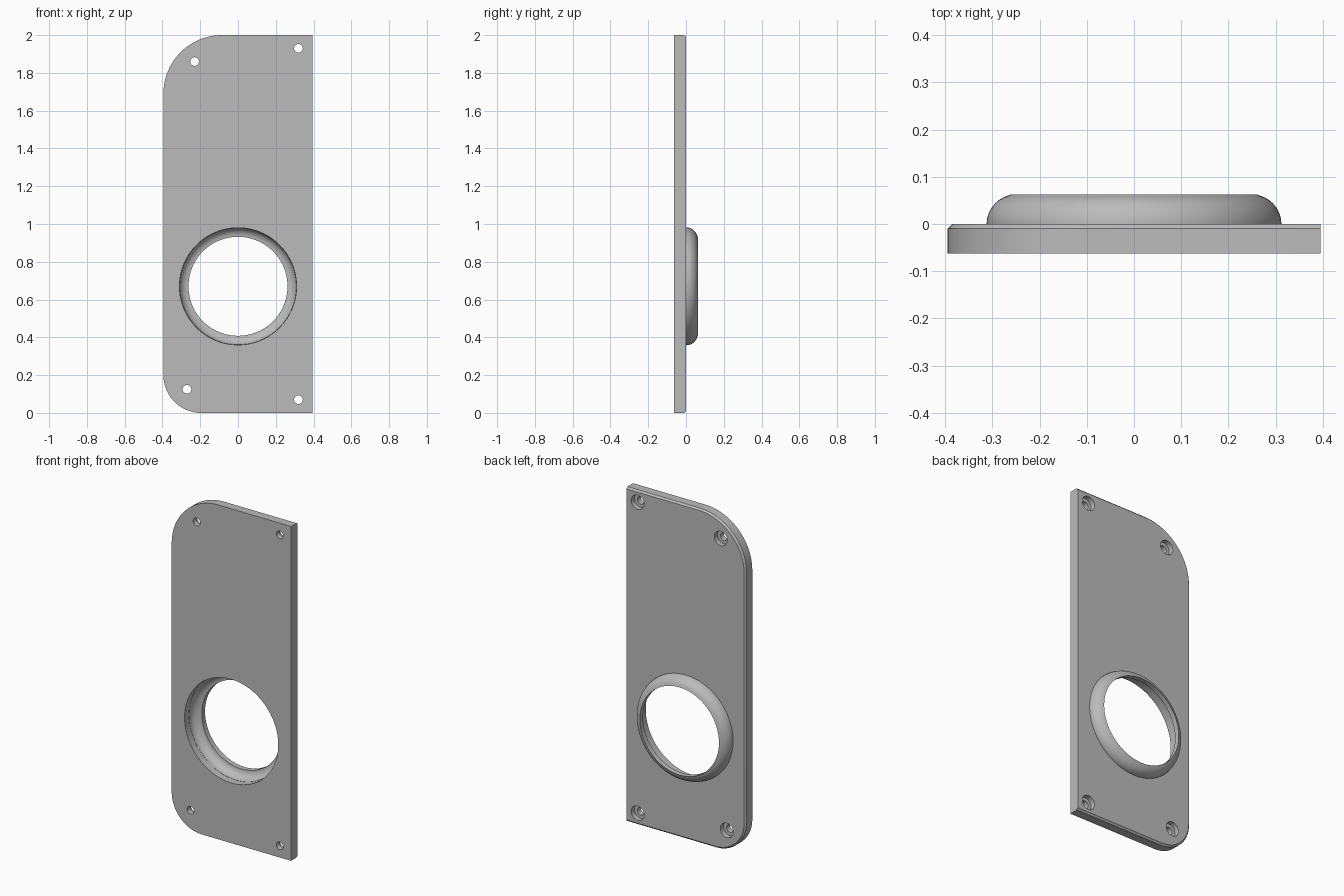
import bpy, bmesh
from math import sin, cos, pi, radians
from mathutils import Vector

if "Cube" in bpy.data.objects:
    bpy.data.objects.remove(bpy.data.objects["Cube"], do_unlink=True)

T = 0.0625          # plate thickness
HALF_W = 0.395
HEIGHT = 2.0

grey = bpy.data.materials.new("plain grey")
grey.use_nodes = True
grey.diffuse_color = (0.5, 0.5, 0.5, 1)
grey.node_tree.nodes["Principled BSDF"].inputs["Base Color"].default_value = (0.5, 0.5, 0.5, 1)


def finish(bm, name):
    bmesh.ops.recalc_face_normals(bm, faces=bm.faces[:])
    mesh = bpy.data.meshes.new(name)
    bm.to_mesh(mesh)
    bm.free()
    mesh.materials.append(grey)
    obj = bpy.data.objects.new(name, mesh)
    bpy.context.collection.objects.link(obj)
    return obj


def activate(obj):
    bpy.ops.object.select_all(action='DESELECT')
    obj.select_set(True)
    bpy.context.view_layer.objects.active = obj


def arc(cx, cy, r, a0, a1, n):
    angles = [radians(a0 + (a1 - a0) * i / n) for i in range(n + 1)]
    return [(cx + r * cos(a), cy + r * sin(a)) for a in angles]


def lathe(name, profile, x, z, steps):
    """Spin a closed (radius, y) profile around an axis along y."""
    bm = bmesh.new()
    verts = [bm.verts.new((x + r, y, z)) for r, y in profile]
    edges = [bm.edges.new((v, verts[(i + 1) % len(verts)])) for i, v in enumerate(verts)
             if not (profile[i][0] == 0 and profile[(i + 1) % len(verts)][0] == 0)]
    bmesh.ops.spin(bm, geom=verts + edges, cent=(x, 0, z), axis=(0, 1, 0),
                   angle=2 * pi, steps=steps, use_duplicate=False)
    bmesh.ops.remove_doubles(bm, verts=bm.verts[:], dist=1e-5)
    return finish(bm, name)


def outline(inset):
    """Plate outline: rounded on the -x side, square and not inset on the +x side."""
    top_r, low_r = 0.31, 0.2
    left, low, top = -HALF_W, 0.0, HEIGHT
    return ([(HALF_W, low + inset), (HALF_W, top - inset)]
            + arc(left + top_r, top - top_r, top_r - inset, 90, 180, 24)
            + arc(left + low_r, low + low_r, low_r - inset, 180, 270, 20))


# Plate with a softened back edge
bm = bmesh.new()
EDGE = 0.01
layers = [[bm.verts.new((x, y, z)) for x, z in outline(inset)]
          for y, inset in ((-T, 0), (-EDGE, 0), (0, EDGE))]
n = len(layers[0])
bm.faces.new(layers[0])
bm.faces.new(layers[-1])
for a, b in zip(layers, layers[1:]):
    for i in range(n):
        j = (i + 1) % n
        bm.faces.new((a[i], a[j], b[j], b[i]))
plate = finish(bm, "plate")

# Cut the large opening and the counterbored screw holes
RING_Z, RING_R, BORE = 0.67, 0.312, 0.262
cutters = [lathe("opening_cutter", [(0, -0.1), (0.31, -0.1), (0.31, 0.1), (0, 0.1)], 0, RING_Z, 96)]
screw = [(0, -0.1), (0.023, -0.1), (0.023, -0.03), (0.043, -0.03), (0.043, 0.1), (0, 0.1)]
for x, z in ((0.32, 1.93), (-0.23, 1.86), (-0.27, 0.125), (0.32, 0.07)):
    cutters.append(lathe("screw_cutter", screw, x, z, 32))
activate(plate)
for cutter in cutters:
    mod = plate.modifiers.new("hole", 'BOOLEAN')
    mod.operation = 'DIFFERENCE'
    mod.solver = 'EXACT'
    mod.object = cutter
    bpy.ops.object.modifier_apply(modifier=mod.name)
    bpy.data.objects.remove(cutter, do_unlink=True)

# Raised collar: domed outside, hollowed inside, with a short straight lip
dome = arc(RING_R - T, 0, T, 0, 76, 12)
hollow = arc(BORE, -0.015, 0.047, 90, 0, 10)
profile = [(RING_R, -0.02)] + dome + [(BORE, T)] + hollow + [(0.309, -0.02)]
collar = lathe("raised_collar", profile, 0, RING_Z, 96)

for obj in (plate, collar):
    activate(obj)
    bpy.ops.object.shade_smooth_by_angle(angle=radians(30))
